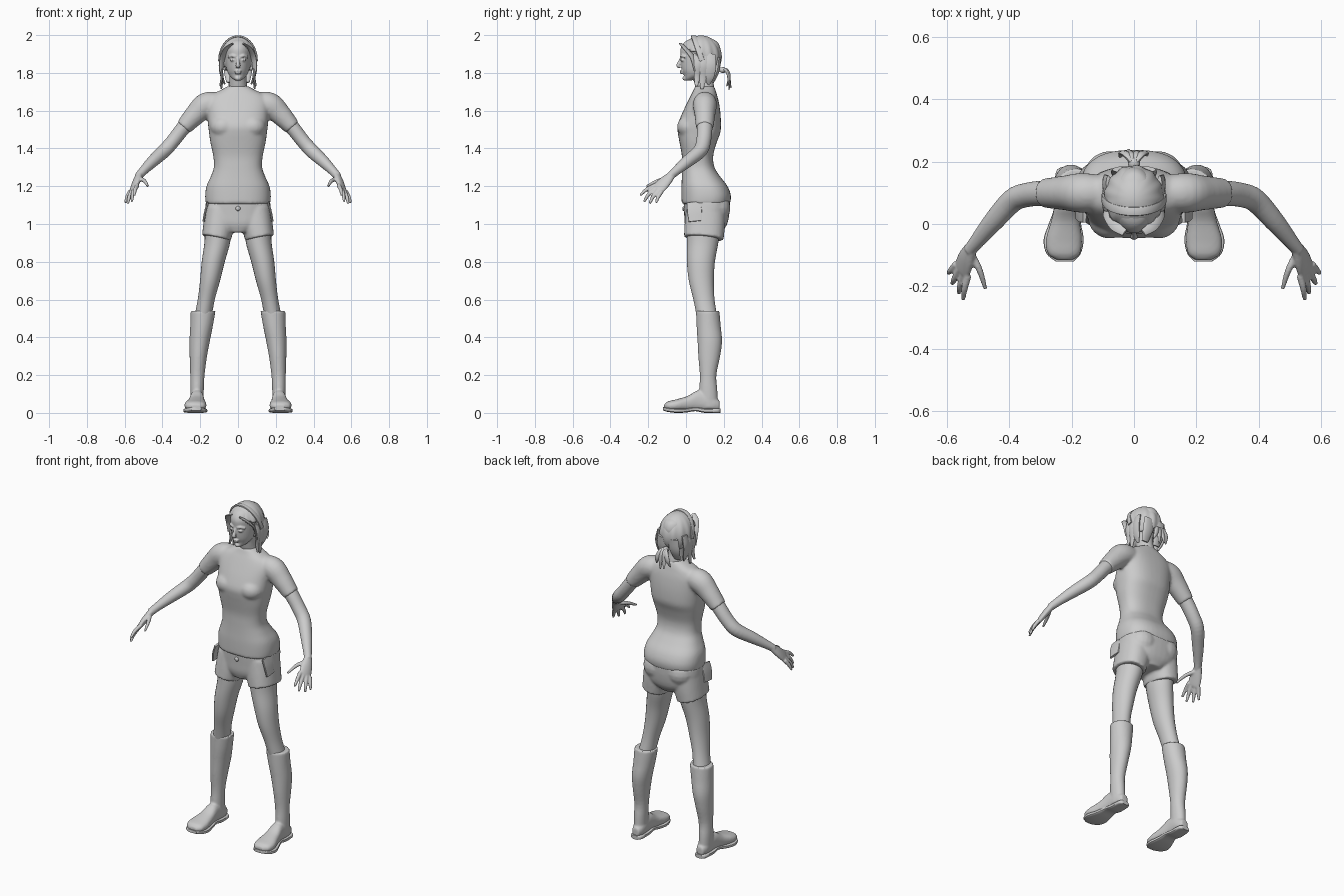
import bpy, bmesh, math
from mathutils import Vector, Matrix

mat = bpy.data.materials.new("plain_grey")
mat.diffuse_color = (0.6, 0.6, 0.6, 1)


def spline(rows, steps):
    """Catmull-Rom resampling of rows of numbers."""
    rows = [Vector(r) for r in rows]
    out = []
    for i in range(len(rows) - 1):
        a, b = rows[i], rows[i + 1]
        p = rows[i - 1] if i else a * 2 - b
        q = rows[i + 2] if i + 2 < len(rows) else b * 2 - a
        for k in range(steps):
            t = k / steps
            out.append(0.5 * (2 * a + (b - p) * t + (2 * p - 5 * a + 4 * b - q) * t * t
                              + (3 * a - p - 3 * b + q) * t ** 3))
    return out + [rows[-1]]


def loft(bm, rows, n=24, power=2.0, ref=(0, 1, 0), axis=None, steps=4):
    """Closed tube through rows of (x, y, z, half width, half depth)."""
    rows = spline(rows, steps)
    rings = []
    for i, r in enumerate(rows):
        c = Vector(r[:3])
        t = axis or (Vector(rows[min(i + 1, len(rows) - 1)][:3]) - Vector(rows[max(i - 1, 0)][:3]))
        t = Vector(t).normalized()
        side = t.cross(Vector(ref)).normalized()
        up = side.cross(t)
        ring = []
        for k in range(n):
            a = 2 * math.pi * k / n
            ca, sa = math.cos(a), math.sin(a)
            u = math.copysign(abs(ca) ** (2 / power), ca) * max(r[3], .001)
            v = math.copysign(abs(sa) ** (2 / power), sa) * max(r[4], .001)
            ring.append(bm.verts.new(c + side * u + up * v))
        rings.append(ring)
    for a, b in zip(rings, rings[1:]):
        for k in range(n):
            bm.faces.new((a[k], a[(k + 1) % n], b[(k + 1) % n], b[k]))
    bm.faces.new(rings[0][::-1])
    bm.faces.new(rings[-1])


def ball(bm, c, r, seg=20):
    bmesh.ops.create_uvsphere(bm, u_segments=seg, v_segments=seg // 2, radius=1,
                              matrix=Matrix.Translation(c) @ Matrix.Diagonal((*r, 1)))


def finish(name, bm, voxel=0, smooth=0, angle=40):
    bmesh.ops.recalc_face_normals(bm, faces=bm.faces)
    me = bpy.data.meshes.new(name)
    bm.to_mesh(me)
    bm.free()
    me.materials.append(mat)
    ob = bpy.data.objects.new(name, me)
    bpy.context.collection.objects.link(ob)
    bpy.context.view_layer.objects.active = ob
    ob.select_set(True)
    bpy.ops.object.shade_smooth_by_angle(angle=math.radians(angle))
    ob.select_set(False)
    if voxel:
        m = ob.modifiers.new("blend", 'REMESH')
        m.mode, m.voxel_size, m.use_smooth_shade = 'VOXEL', voxel, True
        s = ob.modifiers.new("soften", 'SMOOTH')
        s.factor, s.iterations = 0.5, smooth
    return ob


# shirt: torso, bust and short sleeves
bm = bmesh.new()
torso = [(1.105, .105, .171, .128), (1.15, .107, .174, .131), (1.2, .098, .167, .122), (1.25, .08, .145, .102),
         (1.3, .065, .128, .086), (1.36, .061, .131, .083), (1.43, .064, .146, .098),
         (1.48, .069, .153, .112), (1.52, .07, .158, .115), (1.58, .08, .162, .103),
         (1.64, .09, .166, .085), (1.68, .095, .145, .07), (1.705, .098, .1, .06), (1.73, .098, .052, .05)]
loft(bm, [(0, y, z, a, b) for z, y, a, b in torso], 40, 2.5, axis=(0, 0, 1))
for s in (-1, 1):
    ball(bm, (s * .078, .02, 1.515), (.07, .068, .06))
    loft(bm, [(s * .09, .1, 1.64, .055, .055), (s * .165, .1, 1.632, .066, .064), (s * .22, .1, 1.585, .058, .056),
              (s * .288, .099, 1.512, .044, .047)])
finish("shirt", bm, .008, 6)

# shorts: hips, seat and two short legs
bm = bmesh.new()
hips = [(.955, .1, .06, .09), (1.0, .106, .15, .112), (1.06, .11, .173, .12), (1.12, .11, .17, .123)]
loft(bm, [(0, y, z, a, b) for z, y, a, b in hips], 40, 2.5, axis=(0, 0, 1))
for s in (-1, 1):
    ball(bm, (s * .075, .155, 1.085), (.085, .08, .085))
    loft(bm, [(s * .088, .105, 1.08, .085, .105), (s * .1, .1, 1.0, .083, .107),
              (s * .115, .094, .925, .077, .105)], 32, 2.3)
finish("shorts", bm, .007, 4)

# shorts details: button, side pockets
bm = bmesh.new()
ball(bm, (0, -.012, 1.082), (.013, .008, .013), 12)
finish("button", bm)
for s in (-1, 1):
    bm = bmesh.new()
    loft(bm, [(s * .158, .04, 1.115, .006, .036), (s * .172, .045, 1.07, .006, .04),
              (s * .182, .05, 1.015, .006, .036)], 12, 5)
    finish("pocket", bm)

for s in (-1, 1):
    # bare leg
    bm = bmesh.new()
    loft(bm, [(s * .105, .093, .98, .07, .088), (s * .11, .088, .9, .068, .083), (s * .131, .079, .8, .061, .074),
              (s * .148, .081, .7, .053, .066), (s * .168, .095, .6, .045, .056),
              (s * .187, .113, .5, .046, .054)], 28, axis=(0, 0, 1))
    finish("leg", bm)

    # boot with shaft and foot
    bm = bmesh.new()
    loft(bm, [(s * .185, .115, .54, .066, .062), (s * .193, .12, .46, .06, .064), (s * .203, .126, .38, .054, .065),
              (s * .21, .123, .3, .046, .058), (s * .215, .117, .2, .038, .044),
              (s * .217, .118, .12, .036, .048), (s * .217, .12, .03, .034, .05)], 28, axis=(0, 0, 1))
    loft(bm, [(s * .215, .178, .04, .022, .025), (s * .215, .14, .05, .035, .04), (s * .217, .07, .065, .037, .055),
              (s * .22, .01, .05, .046, .04), (s * .225, -.05, .041, .058, .031),
              (s * .225, -.095, .037, .052, .024), (s * .222, -.116, .034, .025, .012)],
         24, 2.4, ref=(0, 0, 1), axis=(0, -1, 0))
    finish("boot", bm, .006, 4)

    # sole with a raised arch between heel and ball
    bm = bmesh.new()
    loft(bm, [(s * .215, .183, .012, .02, .012), (s * .215, .165, .012, .036, .012), (s * .216, .1, .012, .04, .012),
              (s * .217, .05, .02, .04, .011), (s * .222, .0, .013, .052, .011), (s * .226, -.05, .012, .064, .012),
              (s * .226, -.095, .016, .055, .011), (s * .222, -.121, .022, .028, .009)],
         20, 4, ref=(0, 0, 1), axis=(0, -1, 0))
    finish("sole", bm)

    # arm, palm and fingers
    bm = bmesh.new()
    loft(bm, [(s * .23, .1, 1.575, .043, .043), (s * .29, .099, 1.508, .039, .041), (s * .345, .093, 1.438, .037, .039),
              (s * .39, .075, 1.388, .037, .038), (s * .45, .01, 1.333, .032, .033),
              (s * .5, -.05, 1.283, .024, .025), (s * .528, -.085, 1.252, .021, .02)])
    palm = (s * -.85, .25, -.5)
    loft(bm, [(s * .522, -.075, 1.26, .022, .018), (s * .538, -.11, 1.225, .034, .018),
              (s * .551, -.145, 1.19, .038, .014), (s * .554, -.156, 1.18, .03, .009)], 20, ref=palm)
    fingers = [((.533, -.165, 1.204), (.544, -.208, 1.183), (.548, -.243, 1.152)),
               ((.547, -.158, 1.19), (.558, -.199, 1.155), (.562, -.222, 1.118)),
               ((.56, -.145, 1.18), (.576, -.176, 1.142), (.584, -.192, 1.108)),
               ((.57, -.128, 1.174), (.587, -.148, 1.142), (.597, -.158, 1.112)),
               ((.52, -.1, 1.24), (.495, -.15, 1.228), (.477, -.208, 1.2))]
    for f in fingers:
        loft(bm, [(s * x, y, z, r, r) for (x, y, z), r in zip(f, (.012, .0105, .0065))], 12)
    finish("arm", bm, .0045, 3)

# head, neck and facial features
bm = bmesh.new()
skull = [(1.76, .012, .016, .016), (1.772, .026, .032, .035), (1.79, .046, .048, .058), (1.815, .058, .059, .08),
         (1.85, .07, .066, .098), (1.89, .075, .07, .104), (1.93, .077, .071, .105), (1.965, .08, .058, .085),
         (1.985, .08, .03, .045)]
loft(bm, [(0, y, z, a, b) for z, y, a, b in skull], 36, axis=(0, 0, 1))
loft(bm, [(0, .1, 1.67, .06, .055), (0, .1, 1.72, .05, .05), (0, .092, 1.76, .046, .05), (0, .085, 1.82, .046, .055)])
loft(bm, [(0, -.022, 1.885, .007, .007), (0, -.033, 1.86, .008, .009), (0, -.042, 1.838, .013, .01),
          (0, -.03, 1.829, .01, .006)], 14)
ball(bm, (0, -.024, 1.809), (.02, .01, .005))
ball(bm, (0, -.022, 1.798), (.017, .01, .005))
ball(bm, (0, -.006, 1.771), (.017, .013, .012))
for s in (-1, 1):
    ball(bm, (s * .028, -.017, 1.868), (.015, .012, .008))
    loft(bm, [(s * .012, -.028, 1.885, .005, .006), (s * .032, -.023, 1.891, .005, .007),
              (s * .052, -.004, 1.883, .004, .006)], 10, ref=(0, 0, 1))
    ball(bm, (s * .073, .075, 1.86), (.009, .018, .03))
finish("head", bm, .004, 3)

# hair cap with combed grooves, open around the face
bm = bmesh.new()
ball(bm, (0, .08, 1.885), (.096, .108, .113), 72)
for v in bm.verts:
    a = math.atan2(v.co.x, v.co.y - .08)
    k = 1 + .022 * math.sin(a * 13) * min(1, (2 - v.co.z) * 12)
    v.co.x *= k
    v.co.y = .08 + (v.co.y - .08) * k
open_face = [f for f in bm.faces for c in [f.calc_center_median()]
             if c.z < 1.81 or (c.y < .055 and c.z < 1.96 - abs(c.x) * .55)]
bmesh.ops.delete(bm, geom=open_face, context='FACES')
hair = finish("hair_cap", bm)
m = hair.modifiers.new("thickness", 'SOLIDIFY')
m.thickness, m.offset = .012, -1

# loose locks at the sides and nape
bm = bmesh.new()
for s in (-1, 1):
    loft(bm, [(s * .03, -.028, 1.955, .004, .012), (s * .062, -.005, 1.93, .006, .018),
              (s * .083, .035, 1.88, .007, .02), (s * .09, .05, 1.81, .005, .012)], 10, ref=(s, -1, 0))
    for y, x, z, w in ((.055, .095, 1.73, .017), (.085, .088, 1.715, .022), (.12, .07, 1.74, .026)):
        loft(bm, [(s * .082, y + .01, 1.9, .008, .026), (s * .093, y + .008, 1.84, .009, w + .006),
                  (s * .085, y + .004, 1.78, .008, w), (s * x, y, z, .004, .008)], 10)
    loft(bm, [(s * .035, .175, 1.88, .035, .01), (s * .04, .165, 1.81, .034, .012),
              (s * .04, .14, 1.75, .022, .008)], 12)
finish("hair_locks", bm)

# ponytail: tie and spreading tufts
bm = bmesh.new()
ball(bm, (0, .195, 1.815), (.02, .02, .016), 12)
for x, y, z in ((-.045, .215, 1.73), (-.018, .238, 1.72), (.012, .228, 1.71), (.042, .22, 1.735)):
    loft(bm, [(0, .18, 1.82, .008, .008), (x * .4, .217, 1.81, .014, .01),
              (x * .8, .228, 1.77, .014, .008), (x, y, z, .004, .003)], 10)
finish("ponytail", bm)

# headband arching over the crown
bm = bmesh.new()
arch = []
for i in range(13):
    a = math.pi * i / 12
    arch.append((.1 * math.cos(a), .085 - .045 * math.sin(a), 1.865 + .129 * math.sin(a), .005, .014))
loft(bm, arch, 12, 4, steps=3)
finish("headband", bm)
